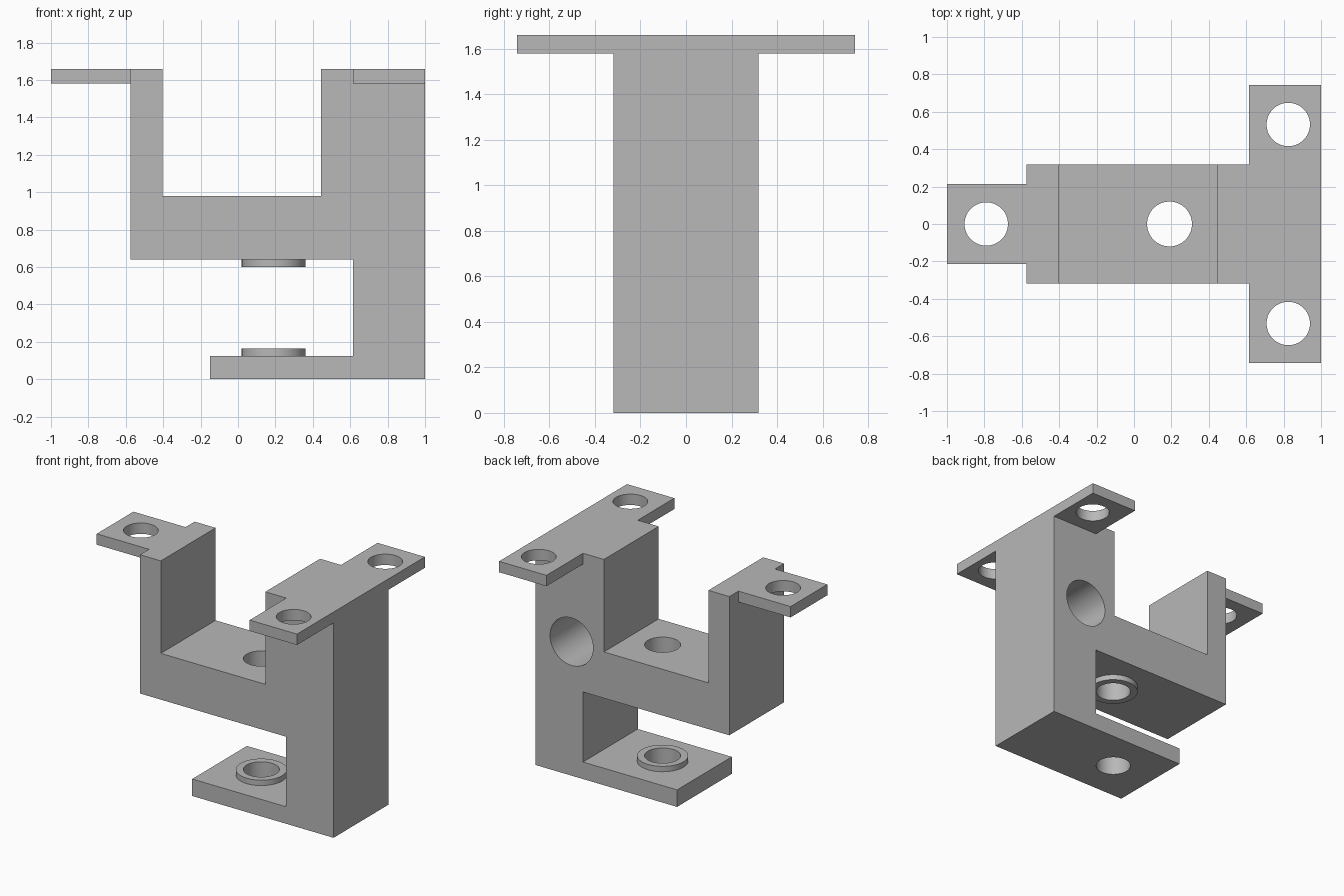
import bpy, bmesh, math
from mathutils import Matrix, Vector

cube = bpy.data.objects.get("Cube")
if cube:
    bpy.data.objects.remove(cube, do_unlink=True)

GREY = (0.48, 0.48, 0.48, 1)
metal = bpy.data.materials.new("plain grey")
metal.use_nodes = True
metal.diffuse_color = GREY
metal.node_tree.nodes["Principled BSDF"].inputs["Base Color"].default_value = GREY

HALF = 0.318               # half depth of the frame
TOP, PLATE_Z = 1.66, 1.58  # mounting plate top and underside
BORE_X, BORE_R = 0.19, 0.12
SEGMENTS = 64


def finish(name, bm):
    bmesh.ops.recalc_face_normals(bm, faces=bm.faces)
    mesh = bpy.data.meshes.new(name)
    bm.to_mesh(mesh)
    bm.free()
    mesh.materials.append(metal)
    obj = bpy.data.objects.new(name, mesh)
    bpy.context.collection.objects.link(obj)
    return obj


def box(name, low, high):
    low, high = Vector(low), Vector(high)
    bm = bmesh.new()
    bmesh.ops.create_cube(bm, size=1, matrix=Matrix.Translation((low + high) / 2)
                          @ Matrix.Diagonal((*(high - low), 1)))
    return finish(name, bm)


def cylinder(name, centre, radius, length, axis="Z"):
    turn = Matrix.Rotation(math.pi / 2, 4, "X") if axis == "Y" else Matrix()
    bm = bmesh.new()
    bmesh.ops.create_cone(bm, cap_ends=True, segments=SEGMENTS, radius1=radius,
                          radius2=radius, depth=length,
                          matrix=Matrix.Translation(centre) @ turn)
    return finish(name, bm)


def drill(obj, *holes):
    """Cut round holes, given as (centre, radius, length, axis)."""
    for hole in holes:
        cutter = cylinder("hole_cutter", *hole)
        cutter.hide_render = True
        mod = obj.modifiers.new("hole", "BOOLEAN")
        mod.operation, mod.solver, mod.object = "DIFFERENCE", "EXACT", cutter
        graph = bpy.context.evaluated_depsgraph_get()
        cut = bpy.data.meshes.new_from_object(obj.evaluated_get(graph))
        obj.modifiers.clear()
        obj.data = cut
        bpy.data.objects.remove(cutter, do_unlink=True)
    obj.data.shade_smooth()
    obj.data.set_sharp_from_angle(angle=math.radians(30))


# Frame: stepped side profile extruded through the depth
profile = [(-0.15, 0), (1, 0), (1, TOP), (0.445, TOP), (0.445, 0.98),
           (-0.405, 0.98), (-0.405, TOP), (-0.575, TOP), (-0.575, 0.64),
           (0.615, 0.64), (0.615, 0.125), (-0.15, 0.125)]
bm = bmesh.new()
face = bm.faces.new([bm.verts.new((x, -HALF, z)) for x, z in profile])
side = bmesh.ops.extrude_face_region(bm, geom=[face])["geom"]
bmesh.ops.translate(bm, vec=(0, 2 * HALF, 0),
                    verts=[v for v in side if isinstance(v, bmesh.types.BMVert)])
frame = finish("frame", bm)

# Vertical bore through foot and beam, blind bore into the back of the column
drill(frame,
      ((BORE_X, 0, 0.5), BORE_R, 1.4, "Z"),
      ((0.708, HALF, 0.985), 0.175, 1.0, "Y"))

# Raised rings facing each other around the bore
for name, low, high in (("foot_ring", 0.125, 0.165), ("beam_ring", 0.60, 0.64)):
    centre = (BORE_X, 0, (low + high) / 2)
    ring = cylinder(name, centre, 0.17, high - low)
    drill(ring, (centre, BORE_R, 0.2, "Z"))

# Mounting wings in front of and behind the column
for name, sign in (("front_wing", -1), ("back_wing", 1)):
    near, far = sorted((sign * HALF, sign * 0.743))
    wing = box(name, (0.615, near, PLATE_Z), (1, far, TOP))
    drill(wing, ((0.825, sign * 0.532, 1.62), 0.116, 0.4, "Z"))

# Mounting tab beside the short arm
tab = box("right_tab", (-1, -0.213, PLATE_Z), (-0.575, 0.213, TOP))
drill(tab, ((-0.79, 0, 1.62), 0.116, 0.4, "Z"))
